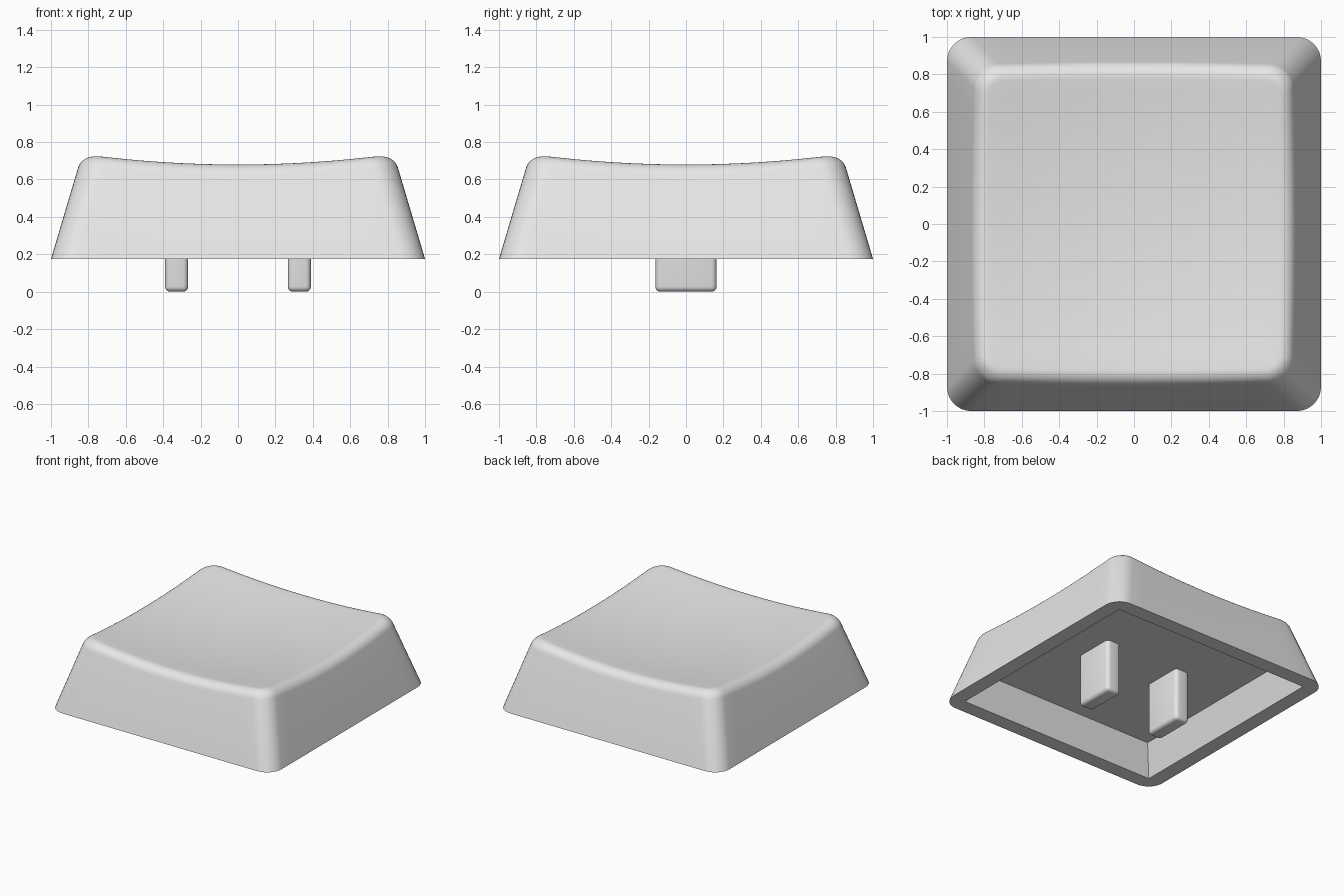
import bpy, bmesh, math

if "Cube" in bpy.data.objects:
    bpy.data.objects.remove(bpy.data.objects["Cube"])

BASE_Z, SLOPE, R, T = 0.175, 0.297, 0.13, 0.068   # skirt height, wall taper, corner radius, fillet length
ARC, SIDE, FILLET = 8, 14, 7                      # subdivisions

grey = bpy.data.materials.new("light grey plastic")
grey.diffuse_color = (0.8, 0.8, 0.8, 1)
grey.use_nodes = True
grey.node_tree.nodes["Principled BSDF"].inputs["Base Color"].default_value = grey.diffuse_color


def dish(x, y):
    """Height of the scooped top."""
    return 0.628 + 0.084 * (x * x + y * y)


def wall(z):
    """Half width of the outer wall at a height."""
    return 1 - SLOPE * (z - BASE_Z)


# Perimeter parameters: (side index, position along side) and corner arcs
params = []
for k in range(4):
    params += [(k, -1 + 2 * i / SIDE, 0.0) for i in range(SIDE)]
    params += [(k, 1.0, math.pi / 2 * i / ARC) for i in range(ARC)]


def point(p, w, r):
    """Point on a rounded square with half width w and corner radius r."""
    k, u, a = p
    x, y = w - r + r * math.cos(a), u * (w - r) + r * math.sin(a)
    c, s = [(1, 0), (0, 1), (-1, 0), (0, -1)][k]
    return c * x - s * y, s * x + c * y


def finish(bm, name):
    bmesh.ops.recalc_face_normals(bm, faces=bm.faces)
    mesh = bpy.data.meshes.new(name)
    bm.to_mesh(mesh)
    bm.free()
    mesh.materials.append(grey)
    ob = bpy.data.objects.new(name, mesh)
    bpy.context.collection.objects.link(ob)
    bpy.ops.object.select_all(action='DESELECT')
    ob.select_set(True)
    bpy.context.view_layer.objects.active = ob
    bpy.ops.object.shade_smooth_by_angle(angle=math.radians(35))
    return ob


# Cap shell: ceiling, cavity wall, rim, outer wall, fillet, dished top
def flat_ring(w, r, z):
    return [(*point(p, w, r), z) for p in params]


rings = [flat_ring(0.808, 0, 0.42), flat_ring(0.88, 0, BASE_Z), flat_ring(1, R, BASE_Z)]

edge_w = []                                       # where wall and dish would meet
for p in params:
    w = 0.85
    for _ in range(8):
        w = wall(dish(*point(p, w, R)))
    edge_w.append(w)

lean = math.atan(SLOPE)
weight = math.cos(math.radians(40))
for i in range(FILLET + 1):
    t = i / FILLET
    b = ((1 - t) ** 2, 2 * t * (1 - t) * weight, t * t)
    ring = []
    for p, w in zip(params, edge_w):
        z1 = dish(*point(p, w, R))
        z0 = z1 - T * math.cos(lean)
        z2 = dish(*point(p, w - T, R - T))
        ws = (w + T * math.sin(lean), w, w - T)
        off = sum(f * v for f, v in zip(b, ws)) / sum(b)
        z = sum(f * v for f, v in zip(b, (z0, z1, z2))) / sum(b)
        ring.append((*point(p, off, R - max(0, w - off)), z))
    rings.append(ring)

inner = rings[-1]
for i in range(9, 0, -1):
    f = i / 10
    rings.append([(x * f, y * f, dish(x * f, y * f)) for x, y, z in inner])

bm = bmesh.new()
loops = [[bm.verts.new(co) for co in ring] for ring in rings]
n = len(params)
for a, b in zip(loops, loops[1:]):
    for i in range(n):
        j = (i + 1) % n
        bm.faces.new((a[i], a[j], b[j], b[i]))
centre = bm.verts.new((0, 0, dish(0, 0)))
for i in range(n):
    bm.faces.new((loops[-1][i], loops[-1][(i + 1) % n], centre))
bm.faces.new(loops[0])
bmesh.ops.remove_doubles(bm, verts=bm.verts, dist=1e-5)
finish(bm, "cap_shell")

# Two mounting prongs under the ceiling
for side, name in ((-1, "left_prong"), (1, "right_prong")):
    bm = bmesh.new()
    bmesh.ops.create_cube(bm, size=1)
    for v in bm.verts:
        v.co = (side * 0.328 + v.co.x * 0.124, v.co.y * 0.328, 0 if v.co.z < 0 else 0.425)
    edges = [e for e in bm.edges if min(v.co.z for v in e.verts) < 0.1]
    bmesh.ops.bevel(bm, geom=edges, offset=0.028, segments=4, profile=0.5, affect='EDGES')
    finish(bm, name)
